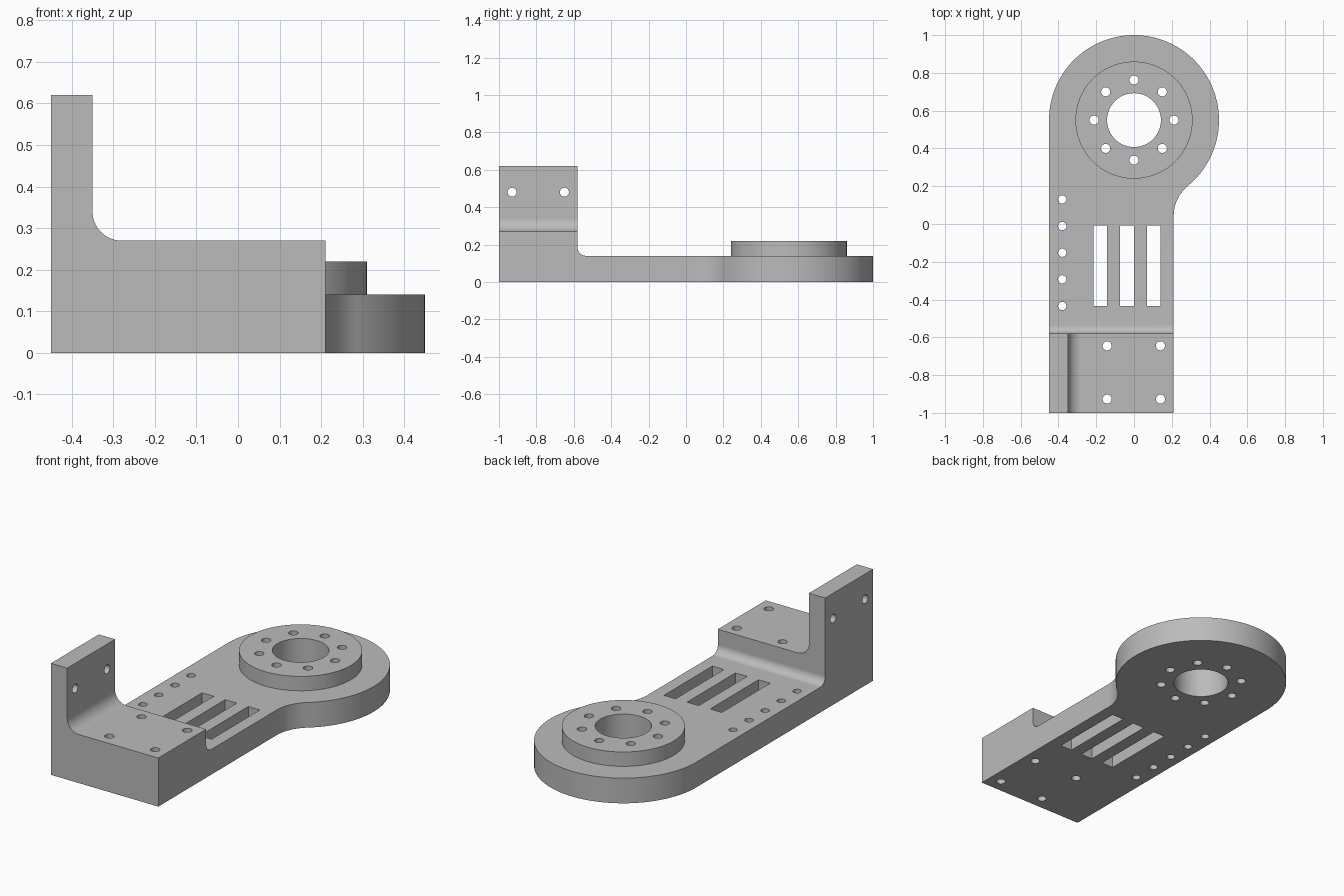
import bpy, bmesh
from math import sin, cos, pi, sqrt, atan2, radians
from mathutils import Vector

cube = bpy.data.objects.get("Cube")
if cube:
    bpy.data.objects.remove(cube, do_unlink=True)

grey = bpy.data.materials.new("machined grey")
grey.use_nodes = True
grey.diffuse_color = (0.5, 0.5, 0.5, 1)
grey.node_tree.nodes["Principled BSDF"].inputs["Base Color"].default_value = (0.5, 0.5, 0.5, 1)


def arc(cx, cy, r, a0, a1, n):
    return [(cx + r * cos(a0 + (a1 - a0) * i / n),
             cy + r * sin(a0 + (a1 - a0) * i / n)) for i in range(n + 1)]


def prism(name, outline, axis, lo, hi):
    """Extrude a 2D outline along an axis; the outline fills the other two in order."""
    def place(p, d):
        v = list(p)
        v.insert("xyz".index(axis), d)
        return Vector(v)
    bm = bmesh.new()
    face = bm.faces.new([bm.verts.new(place(p, lo)) for p in outline])
    ext = bmesh.ops.extrude_face_region(bm, geom=[face])
    verts = [g for g in ext["geom"] if isinstance(g, bmesh.types.BMVert)]
    bmesh.ops.translate(bm, verts=verts, vec=place((0, 0), hi - lo))
    bmesh.ops.recalc_face_normals(bm, faces=bm.faces)
    mesh = bpy.data.meshes.new(name)
    bm.to_mesh(mesh)
    bm.free()
    mesh.materials.append(grey)
    obj = bpy.data.objects.new(name, mesh)
    bpy.context.collection.objects.link(obj)
    return obj


def rect(x0, x1, y0, y1):
    return [(x0, y0), (x1, y0), (x1, y1), (x0, y1)]


def disc(x, y, r, n=32):
    return arc(x, y, r, 0, 2 * pi, n)[:-1]


def combine(target, other, operation):
    mod = target.modifiers.new("combine", "BOOLEAN")
    mod.operation, mod.solver, mod.object = operation, "EXACT", other
    bpy.context.view_layer.objects.active = target
    bpy.ops.object.modifier_apply(modifier=mod.name)
    bpy.data.objects.remove(other, do_unlink=True)


LEFT, RIGHT, FRONT, STEP = -0.45, 0.21, -1.0, -0.58
RING_Y, RING_R, NECK_R = 0.55, 0.45, 0.21
PLATE, BLOCK, WALL = 0.14, 0.27, 0.62

# Base plate: straight arm, concave neck blend, round end
neck_x = RIGHT + NECK_R
neck_y = RING_Y - sqrt((RING_R + NECK_R) ** 2 - neck_x ** 2)
a = atan2(RING_Y - neck_y, -neck_x)
outline = [(LEFT, FRONT), (RIGHT, FRONT)]
outline += arc(neck_x, neck_y, NECK_R, pi, a, 16)
outline += arc(0, RING_Y, RING_R, a - pi, pi, 80)[1:]
bracket = prism("mounting_bracket", outline, "z", 0, PLATE)

# Raised block with upright side wall and inner fillet
r = 0.07
profile = [(LEFT, 0), (RIGHT, 0), (RIGHT, BLOCK)]
profile += arc(-0.35 + r, BLOCK + r, r, 1.5 * pi, pi, 16)
profile += [(-0.35, WALL), (LEFT, WALL)]
combine(bracket, prism("block", profile, "y", FRONT, STEP), "UNION")

# Fillet where the block steps down to the plate
r = 0.045
profile = [(STEP - 0.05, PLATE - 0.05), (STEP + r, PLATE - 0.05)]
profile += arc(STEP + r, PLATE + r, r, 1.5 * pi, pi, 12)
profile += [(STEP - 0.05, PLATE + r)]
combine(bracket, prism("step_fillet", profile, "x", LEFT, RIGHT), "UNION")

# Round boss
combine(bracket, prism("boss", disc(0, RING_Y, 0.31, 96), "z", 0.05, 0.22), "UNION")

# Vertical openings: bore, bolt circle, slots, arm holes, block holes
cuts = [disc(0, RING_Y, 0.1425, 64)]
cuts += [disc(0.212 * cos(i * pi / 4), RING_Y + 0.212 * sin(i * pi / 4), 0.024)
         for i in range(8)]
cuts += [rect(x, x + 0.072, -0.433, -0.008) for x in (-0.215, -0.073, 0.069)]
cuts += [disc(-0.38, 0.13 - 0.141 * i, 0.022) for i in range(5)]
cuts += [disc(x, y, 0.024) for x in (-0.142, 0.14) for y in (-0.927, -0.645)]
for cut in cuts:
    combine(bracket, prism("cutter", cut, "z", -0.1, 0.5), "DIFFERENCE")

# Cross holes through the upright wall
for y in (-0.93, -0.65):
    combine(bracket, prism("cutter", disc(y, 0.48, 0.024), "x", -0.6, -0.2), "DIFFERENCE")

# Smooth curved walls, crisp edges, flat faces kept flat
bpy.ops.object.select_all(action="DESELECT")
bracket.select_set(True)
bpy.context.view_layer.objects.active = bracket
bpy.ops.object.shade_smooth_by_angle(angle=radians(30))
weighted = bracket.modifiers.new("flat_faces", "WEIGHTED_NORMAL")
weighted.keep_sharp = True
